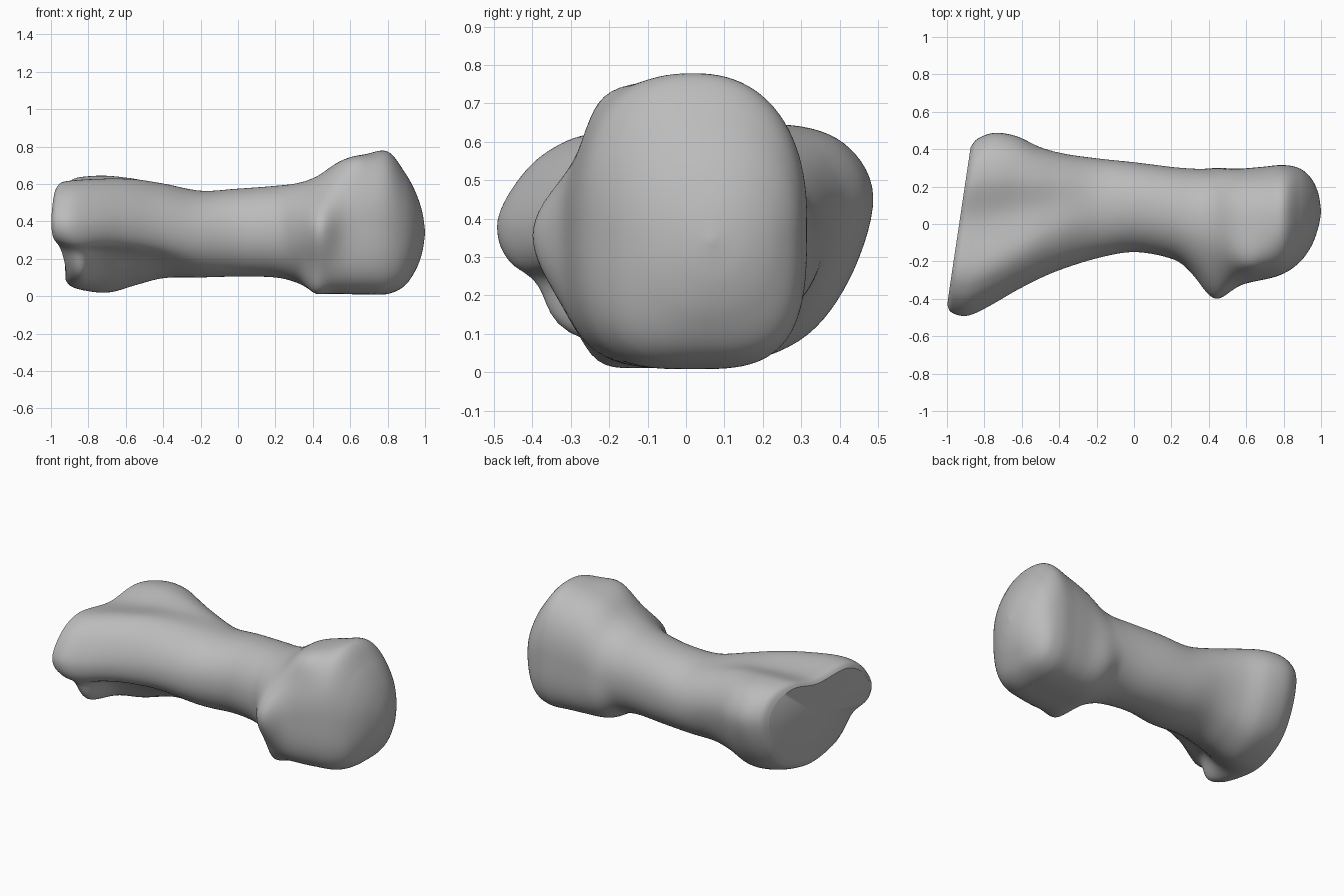
import bpy
import bmesh
from math import cos, sin, pi, exp
from mathutils import Vector

cube = bpy.data.objects.get("Cube")
if cube:
    bpy.data.objects.remove(cube)

SIDES = 98     # points round the bone
STEPS = 9      # rings between two stations

# Stations along the bone: x, front y, back y, bottom z, top z
STATIONS = [
    (-.935, -.43, .41, .10, .60),
    (-.905, -.47, .455, .06, .63),
    (-.82, -.485, .487, .03, .643),
    (-.70, -.43, .47, .02, .648),
    (-.55, -.335, .41, .06, .64),
    (-.40, -.255, .375, .095, .61),
    (-.20, -.185, .35, .10, .565),
    (0, -.15, .33, .105, .575),
    (.20, -.185, .305, .10, .59),
    (.32, -.25, .295, .07, .605),
    (.42, -.29, .29, .02, .64),
    (.54, -.315, .293, .012, .715),
    (.68, -.30, .305, .01, .757),
    (.80, -.265, .315, .012, .773),
    (.89, -.20, .295, .055, .665),
    (.95, -.115, .24, .14, .555),
    (.985, -.02, .165, .235, .45),
    (1.0, .06, .075, .335, .35),
]

# Outline of the lobed base, inside a unit square
BASE = [(-1, .15), (-.92, .48), (-.74, .78), (-.47, .93), (.05, .86),
        (.5, 1), (.84, .85), (1, .4), (.87, -.3), (.6, -.8), (.15, -1),
        (-.22, -.78), (-.56, -.27), (-.9, -.12)]

# Bony knobs: centre, spread, push
KNOBS = [
    ((.43, -.29, .36), (.07, .10, .13), (0, -.105, 0)),
    ((.40, -.20, .05), (.05, .07, .07), (0, -.03, -.04)),
    ((.45, .27, .22), (.06, .08, .12), (0, .012, 0)),
    ((.62, -.17, .70), (.08, .08, .08), (0, -.03, .025)),
    ((-.90, -.20, .20), (.08, .14, .12), (.05, -.13, -.07)),
]


def smoothstep(a, b, x):
    t = min(max((x - a) / (b - a), 0), 1)
    return t * t * (3 - 2 * t)


def spline(a, b, c, d, t):
    """Catmull-Rom curve from b to c."""
    return b + .5 * t * (c - a + t * (2 * a - 5 * b + 4 * c - d
                                      + t * (3 * (b - c) + d - a)))


def base_outline(k):
    n = len(BASE)
    s = k / SIDES * n
    i = int(s)
    pts = [Vector(BASE[(i + j) % n]) for j in (-1, 0, 1, 2)]
    return spline(*pts, s - i)


def round_outline(k, top_power, bottom_power):
    # starts at the front and runs over the top, like the base outline
    a = pi - 2 * pi * k / SIDES
    c, s = cos(a), sin(a)
    power = top_power if s > 0 else bottom_power
    r = (abs(c) ** power + abs(s) ** power) ** (-1 / power)
    return Vector((c * r, s * r))


def ring(station):
    x, y0, y1, z0, z1 = station
    base_amount = 1 - smoothstep(-.85, -.1, x)
    head_amount = smoothstep(.3, .55, x) * (1 - smoothstep(.85, 1, x))
    slant = .15 * (1 - smoothstep(-.75, 0, x))
    points = []
    for k in range(SIDES):
        p = round_outline(k, 2.1 + .2 * head_amount, 2.1 + 1.2 * head_amount)
        p = p.lerp(base_outline(k), base_amount)
        y = (y0 + y1) / 2 + p.x * (y1 - y0) / 2
        z = (z0 + z1) / 2 + p.y * (z1 - z0) / 2
        v = Vector((x + slant * y, y, z))
        move = Vector()
        for centre, spread, push in KNOBS:
            d = sum(((v[i] - centre[i]) / spread[i]) ** 2 for i in range(3))
            move += Vector(push) * exp(-d / 2)
        v += move
        v.z = max(v.z, 0)
        points.append(v)
    return points


def all_rings():
    rows = [Vector(s) for s in STATIONS]
    last = len(rows) - 1
    for i in range(last):
        quad = [rows[min(max(i + j, 0), last)] for j in (-1, 0, 1, 2)]
        for step in range(STEPS):
            yield ring(spline(*quad, step / STEPS))
    yield ring(rows[last])


# Loft the bone and close both ends
bm = bmesh.new()
loops = [[bm.verts.new(p) for p in points] for points in all_rings()]
for a, b in zip(loops, loops[1:]):
    for k in range(SIDES):
        n = (k + 1) % SIDES
        bm.faces.new((a[k], a[n], b[n], b[k]))
caps = [bm.faces.new(loops[0]), bm.faces.new(loops[-1])]
bmesh.ops.poke(bm, faces=caps)
bmesh.ops.recalc_face_normals(bm, faces=bm.faces)

mesh = bpy.data.meshes.new("bone")
bm.to_mesh(mesh)
bm.free()
bone = bpy.data.objects.new("bone", mesh)
bpy.context.collection.objects.link(bone)

# Plain grey material
grey = bpy.data.materials.new("bone_grey")
grey.use_nodes = True
colour = (.5, .5, .5, 1)
grey.diffuse_color = colour
grey.node_tree.nodes["Principled BSDF"].inputs["Base Color"].default_value = colour
mesh.materials.append(grey)

# Smooth skin, with a crisp rim round the flat joint face
bpy.ops.object.select_all(action='DESELECT')
bone.select_set(True)
bpy.context.view_layer.objects.active = bone
bpy.ops.object.shade_smooth_by_angle(angle=.6)
